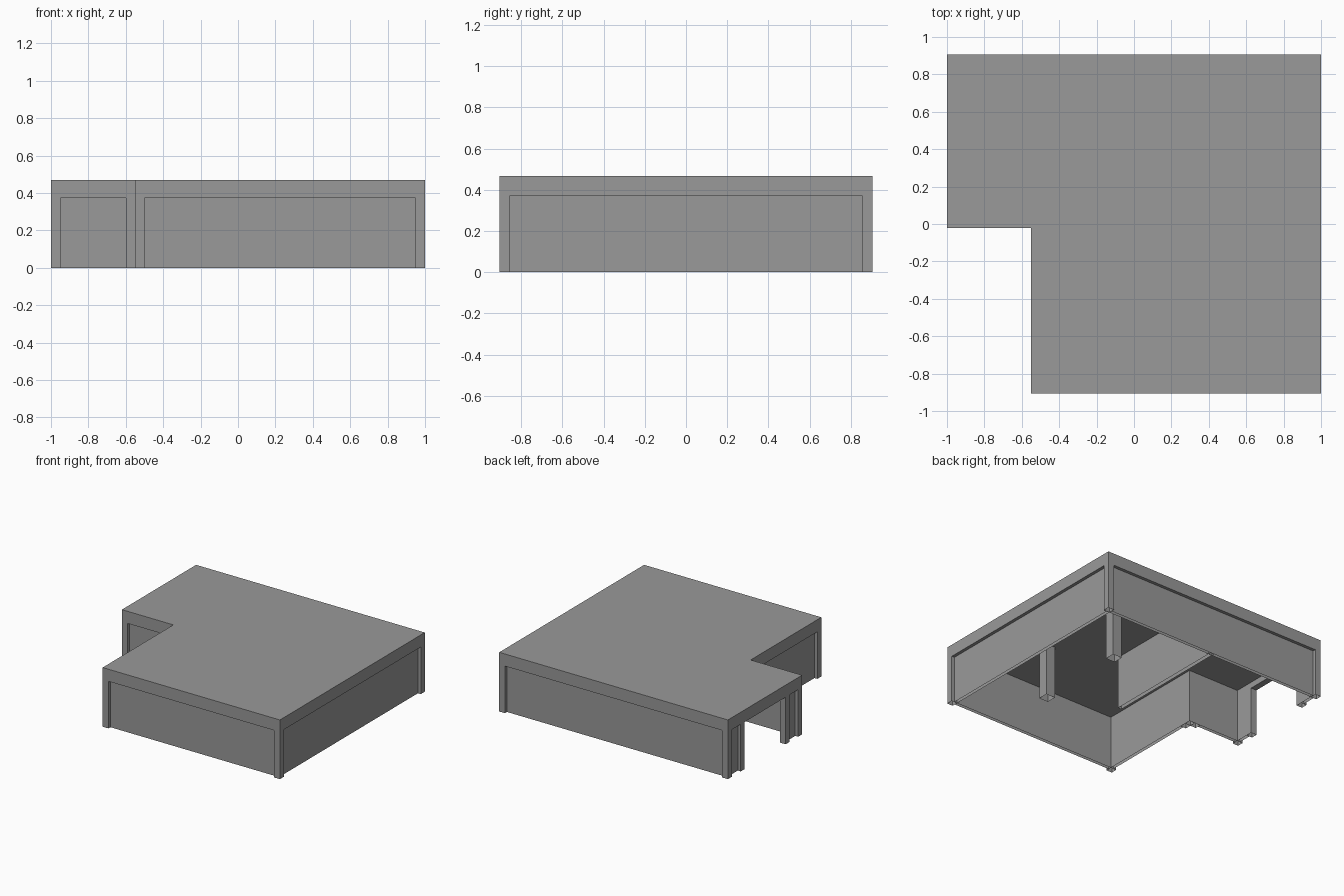
import bpy, bmesh
from mathutils import Vector

if "Cube" in bpy.data.objects:
    bpy.data.objects.remove(bpy.data.objects["Cube"])

H, BAND, CEIL = 0.468, 0.372, 0.42  # roof top, underside of fascia band, ceiling
T, RECESS = 0.05, 0.025             # frame thickness, panel setback
NOTCH_Y = -0.022
# L-shaped footprint, counter-clockwise
PLAN = [(-0.55, -0.905), (1, -0.905), (1, 0.905), (-1, 0.905), (-1, NOTCH_Y), (-0.55, NOTCH_Y)]

grey = bpy.data.materials.new("dark_grey")
grey.diffuse_color = (0.32, 0.32, 0.32, 1)
grey.use_nodes = True
grey.node_tree.nodes["Principled BSDF"].inputs["Base Color"].default_value = grey.diffuse_color


def finish(name, bm):
    bmesh.ops.recalc_face_normals(bm, faces=bm.faces)
    # parts standing on the ground are open underneath
    ground = [f for f in bm.faces if all(v.co.z < 1e-5 for v in f.verts)]
    bmesh.ops.delete(bm, geom=ground, context='FACES')
    me = bpy.data.meshes.new(name)
    bm.to_mesh(me)
    bm.free()
    me.materials.append(grey)
    ob = bpy.data.objects.new(name, me)
    bpy.context.collection.objects.link(ob)
    return ob


def box(name, x0, x1, y0, y1, z0, z1):
    bm = bmesh.new()
    bmesh.ops.create_cube(bm, size=1)
    for v in bm.verts:
        v.co = Vector((x1 if v.co.x > 0 else x0, y1 if v.co.y > 0 else y0, z1 if v.co.z > 0 else z0))
    return finish(name, bm)


def side_box(name, a, b, s0, s1, d0, d1, z0, z1):
    """Box along edge a-b, from s0 to s1 along it and d0 to d1 inward."""
    u = (b - a).normalized()
    n = Vector((-u.y, u.x))
    p, q = a + u * s0 + n * d0, a + u * s1 + n * d1
    return box(name, min(p.x, q.x), max(p.x, q.x), min(p.y, q.y), max(p.y, q.y), z0, z1)


def inset_plan(d):
    pts = []
    for i, p in enumerate(PLAN):
        p = Vector(p)
        u = (p - Vector(PLAN[i - 1])).normalized()
        w = (Vector(PLAN[(i + 1) % len(PLAN)]) - p).normalized()
        pts.append(p + d * (Vector((-u.y, u.x)) + Vector((-w.y, w.x))))
    return pts


# roof slab and fascia band in one solid
bm = bmesh.new()
inner = inset_plan(T)
rings = [[bm.verts.new((p[0], p[1], z)) for p in pts]
         for pts, z in ((PLAN, H), (PLAN, BAND), (inner, BAND), (inner, CEIL))]
bm.faces.new(rings[0])
bm.faces.new(rings[-1])
for r, s in zip(rings, rings[1:]):
    for i in range(len(r)):
        j = (i + 1) % len(r)
        bm.faces.new((r[i], r[j], s[j], s[i]))
finish("roof", bm)

# recessed wall panels on every side; the left side has a wide opening
LEFT, NOTCH_FRONT = 3, 4
for i, a in enumerate(PLAN):
    a, b = Vector(a), Vector(PLAN[(i + 1) % len(PLAN)])
    length = (b - a).length
    spans = [(0, 0.21), (length - 0.205, length)] if i == LEFT else [(0, length)]
    for s0, s1 in spans:
        side_box("wall_panel", a, b, s0 + T, s1 - T, RECESS, T, 0, BAND)
    # post at the start of the side (shared at convex corners)
    side_box("wall_post", a, b, 0, T, 0, T, 0, BAND)
    if i == NOTCH_FRONT:
        side_box("wall_post", a, b, length - T, length, 0, T, 0, BAND)
    if i == LEFT:
        side_box("opening_jamb", a, b, 0.21 - T, 0.21, 0, T, 0, BAND)
        side_box("opening_jamb", a, b, length - 0.205, length - 0.205 + T, 0, T, 0, BAND)

# filler where the walls meet in the notch
box("notch_corner_post", -0.55, -0.5, NOTCH_Y, NOTCH_Y + T, 0, BAND)

# interior partition and columns
box("partition", -0.015, 0.015, -0.16, 0.88, 0, CEIL)
for y in (-0.38, 0.37):
    box("inner_column", 0.46, 0.54, y - 0.04, y + 0.04, 0, CEIL)
